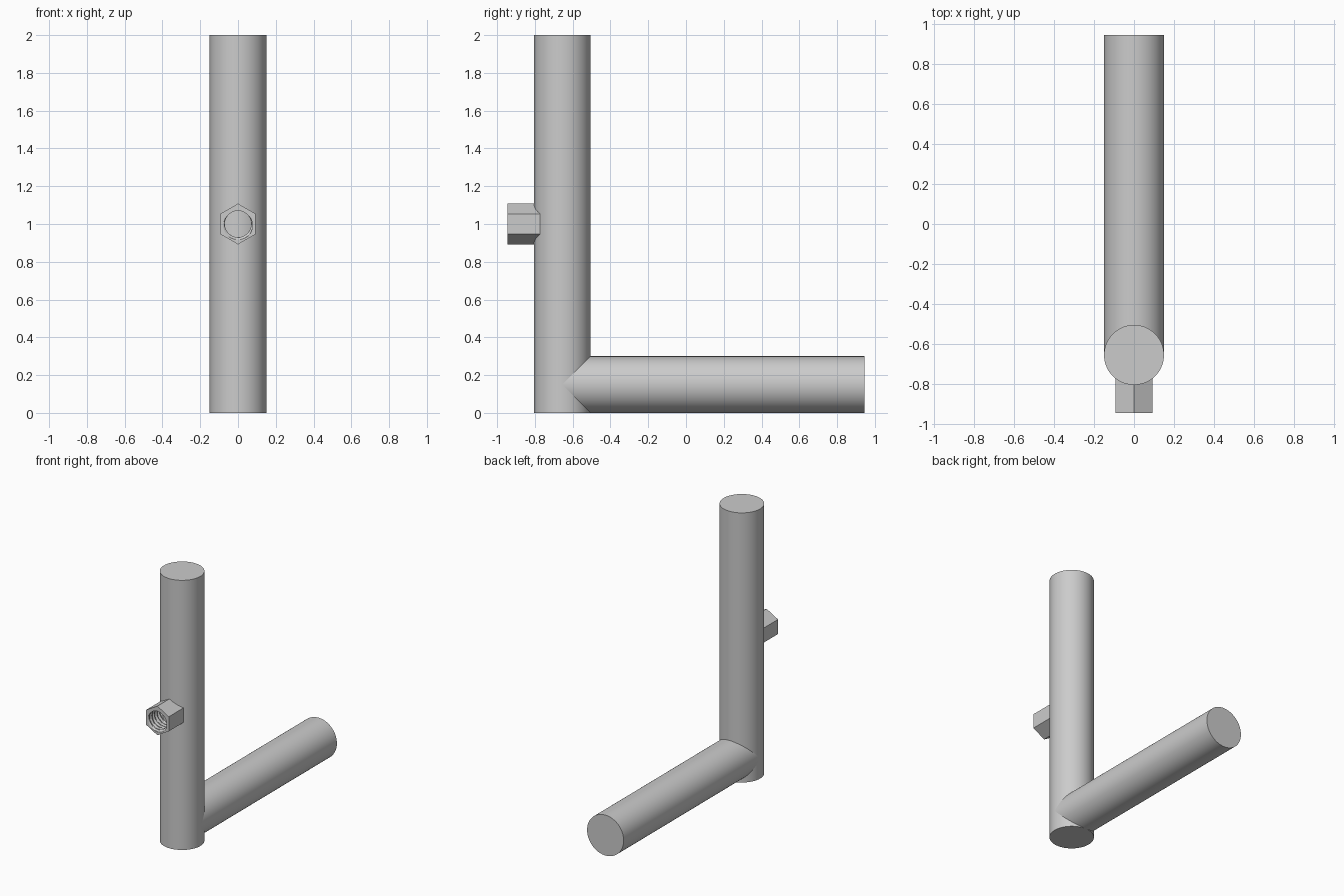
import bpy, bmesh
from math import pi, sin, cos, radians

cube = bpy.data.objects.get("Cube")
if cube:
    bpy.data.objects.remove(cube, do_unlink=True)

grey = bpy.data.materials.new("plain grey")
grey.use_nodes = True
colour = (0.6, 0.6, 0.6, 1)
grey.diffuse_color = colour
grey.node_tree.nodes["Principled BSDF"].inputs["Base Color"].default_value = colour

TUBE_R = 0.15
POST_Y = -0.655
NUT_Z = 1.0


def finish(obj, angle):
    obj.data.materials.append(grey)
    bpy.ops.object.select_all(action="DESELECT")
    obj.select_set(True)
    bpy.context.view_layer.objects.active = obj
    bpy.ops.object.shade_smooth_by_angle(angle=radians(angle))


def rod(name, length, centre, tilt=0):
    bpy.ops.mesh.primitive_cylinder_add(vertices=72, radius=TUBE_R, depth=length,
                                        location=centre, rotation=(tilt, 0, 0))
    obj = bpy.context.object
    obj.name = name
    bpy.ops.object.transform_apply(location=True, rotation=True, scale=True)
    finish(obj, 30)
    return obj


# Upright post and the horizontal arm running back from its foot
rod("post", 2.0, (0, POST_Y, 1.0))
arm_end = 0.945
rod("arm", arm_end - POST_Y, (0, (arm_end + POST_Y) / 2, TUBE_R), pi / 2)


# Hexagonal nut with a helical thread in its bore
def hex_radius(a, corner):
    return corner * cos(pi / 6) / cos(a % (pi / 3) - pi / 6)


def thread_radius(depth, a, pitch=0.03, minor=0.07, major=0.083):
    phase = (depth / pitch + a / (2 * pi)) % 1
    ridge = min(1, max(0, 1.5 - abs(4 * phase - 2)))
    return minor + (major - minor) * ridge


def make_nut(front, back, corner, segments=48, rows=48):
    bm = bmesh.new()
    angles = [2 * pi * i / segments for i in range(segments)]

    def ring(y, radius):
        # Angle zero points straight up, so a corner is on top
        return [bm.verts.new((radius(a) * sin(a), y, NUT_Z + radius(a) * cos(a)))
                for a in angles]

    outer = lambda a: hex_radius(a, corner)
    rings = [ring(back, outer), ring(front, outer)]
    depth = back - front
    for k in range(rows + 1):
        d = depth * k / rows
        rings.append(ring(front + d, lambda a: thread_radius(d, a)))
    rings.append(rings[0])
    for r, s in zip(rings, rings[1:]):
        for i in range(segments):
            j = (i + 1) % segments
            bm.faces.new((r[i], r[j], s[j], s[i]))
    bmesh.ops.recalc_face_normals(bm, faces=bm.faces)
    mesh = bpy.data.meshes.new("hex_nut")
    bm.to_mesh(mesh)
    bm.free()
    obj = bpy.data.objects.new("hex_nut", mesh)
    bpy.context.collection.objects.link(obj)
    finish(obj, 25)


make_nut(front=-0.945, back=-0.77, corner=0.108)
